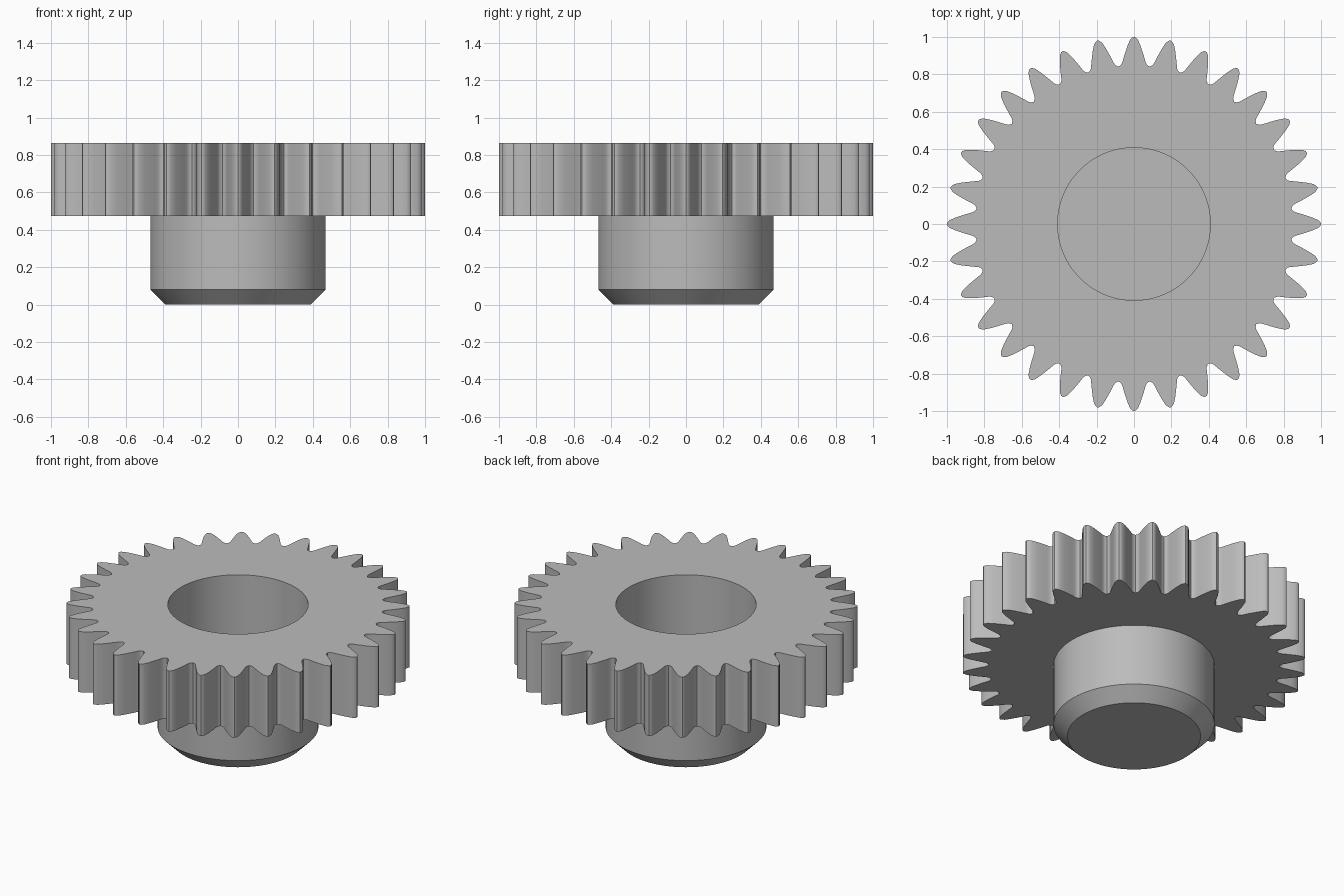
import bpy, bmesh
from math import cos, sin, pi, atan2, hypot, radians

cube = bpy.data.objects.get("Cube")
if cube:
    bpy.data.objects.remove(cube, do_unlink=True)

TEETH = 32
HUB, BORE, CHAMFER = 0.468, 0.408, 0.08
GEAR_BOTTOM, GEAR_TOP, FLOOR = 0.475, 0.865, 0.08

# Single grey metal
steel = bpy.data.materials.new("grey metal")
steel.use_nodes = True
grey = (0.5, 0.5, 0.5, 1)
steel.diffuse_color = grey
steel.node_tree.nodes["Principled BSDF"].inputs["Base Color"].default_value = grey

# Half a tooth from tip to root: distance from centre, sideways offset
half = [(1.0, 0), (0.997, 0.009), (0.983, 0.022), (0.95, 0.036), (0.91, 0.049),
        (0.88, 0.058), (0.862, 0.063), (0.85, 0.070)]
flank = [(hypot(x, y), atan2(y, x)) for x, y in half]
tooth = [(r, -a) for r, a in reversed(flank[1:])] + flank + [(0.845, pi / TEETH)]
outline = [(r, a + i * 2 * pi / TEETH) for i in range(TEETH) for r, a in tooth]


def ring(bm, z, radius=None):
    """One closed loop: a circle, or the toothed outline when no radius is given."""
    return [bm.verts.new(((radius or r) * cos(a), (radius or r) * sin(a), z))
            for r, a in outline]


# Gear body: loops from the underside of the hub, over the teeth, into the bore
bm = bmesh.new()
loops = [ring(bm, 0, HUB - CHAMFER), ring(bm, CHAMFER, HUB), ring(bm, GEAR_BOTTOM, HUB),
         ring(bm, GEAR_BOTTOM), ring(bm, GEAR_TOP),
         ring(bm, GEAR_TOP, BORE), ring(bm, FLOOR, BORE)]
for low, high in zip(loops, loops[1:]):
    for i in range(len(low)):
        j = (i + 1) % len(low)
        bm.faces.new((low[i], low[j], high[j], high[i]))

# Hub underside and bore floor
bm.faces.new(list(reversed(loops[0])))
bm.faces.new(loops[-1])
bmesh.ops.recalc_face_normals(bm, faces=bm.faces)

mesh = bpy.data.meshes.new("gear_with_hub")
bm.to_mesh(mesh)
bm.free()
mesh.materials.append(steel)
gear = bpy.data.objects.new("gear_with_hub", mesh)
bpy.context.collection.objects.link(gear)

bpy.ops.object.select_all(action="DESELECT")
gear.select_set(True)
bpy.context.view_layer.objects.active = gear
bpy.ops.object.shade_smooth_by_angle(angle=radians(35))
